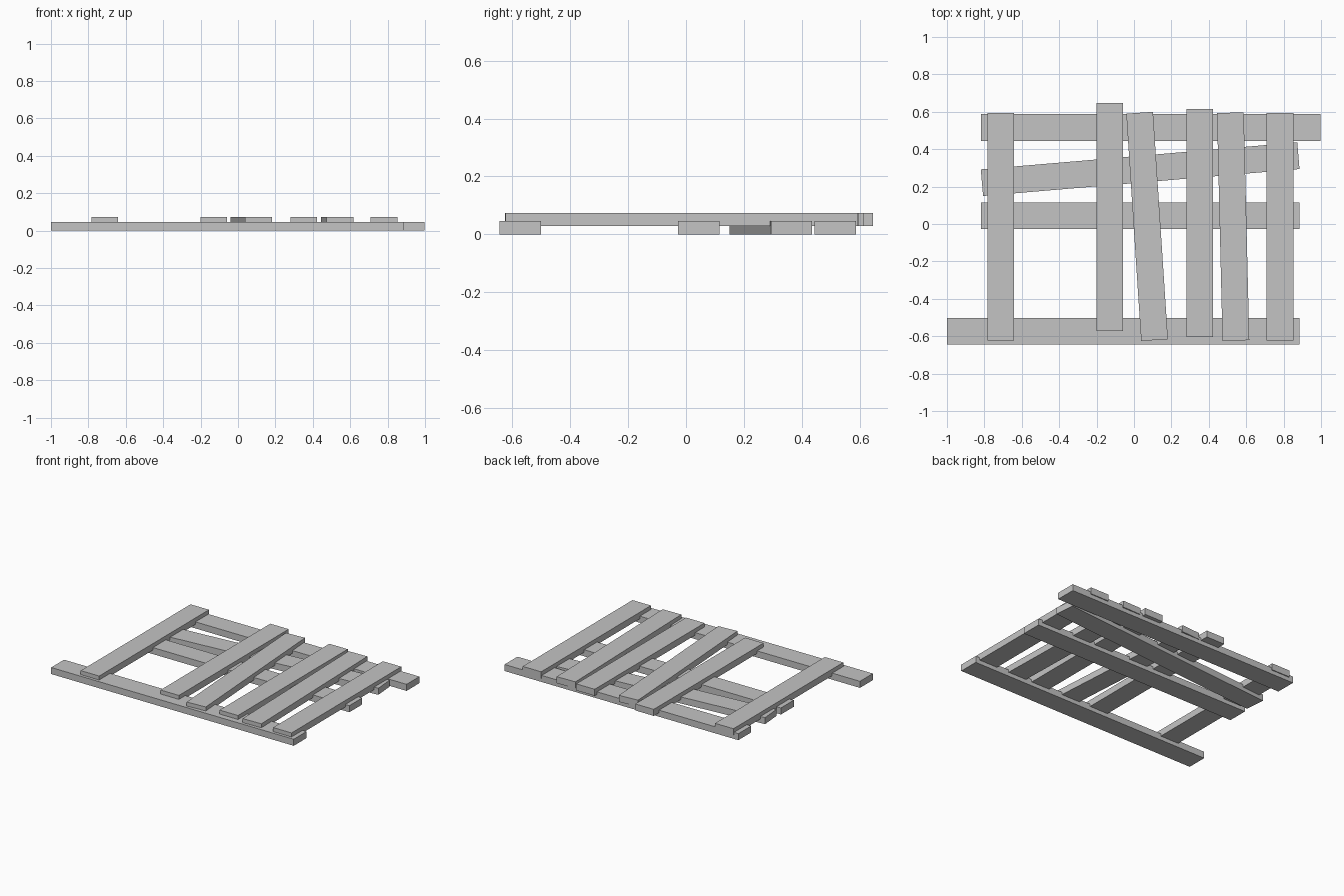
import bpy
from math import radians
from mathutils import Matrix
import bmesh

cube = bpy.data.objects.get("Cube")
if cube:
    bpy.data.objects.remove(cube, do_unlink=True)

wood = bpy.data.materials.new("plain_grey")
wood.use_nodes = True
colour = (0.55, 0.55, 0.55, 1)
wood.diffuse_color = colour
wood.node_tree.nodes["Principled BSDF"].inputs["Base Color"].default_value = colour

WIDTH = 0.143
THICK = 0.046


def plank(name, x, y, length, angle, bottom):
    """Flat board centred on x, y, with its length turned by angle from +x."""
    bm = bmesh.new()
    bmesh.ops.create_cube(bm, size=1, matrix=Matrix.Diagonal((length, WIDTH, THICK, 1)))
    mesh = bpy.data.meshes.new(name)
    bm.to_mesh(mesh)
    bm.free()
    mesh.materials.append(wood)
    obj = bpy.data.objects.new(name, mesh)
    obj.location = (x, y, bottom + THICK / 2)
    obj.rotation_euler.z = radians(angle)
    bpy.context.collection.objects.link(obj)


# Lower cross rails: name, x, y, length, tilt
for name, x, y, length, tilt in (
    ("front_rail", -0.058, -0.573, 1.884, 0),
    ("middle_rail", 0.033, 0.044, 1.702, 0),
    ("slanted_rail", 0.033, 0.293, 1.698, 4.87),
    ("back_rail", 0.09, 0.516, 1.816, 0),
):
    plank(name, x, y, length, tilt, 0)

# Upper slats, let slightly into the rails: x, y, tilt
for i, (x, y, tilt) in enumerate((
    (-0.713, -0.015, 0),
    (-0.13, 0.037, 0),
    (0.07, -0.013, 3.75),
    (0.351, 0.005, 0),
    (0.53, -0.014, 1.4),
    (0.781, -0.015, 0),
)):
    plank(f"slat_{i + 1}", x, y, 1.218, 90 + tilt, 0.028)
